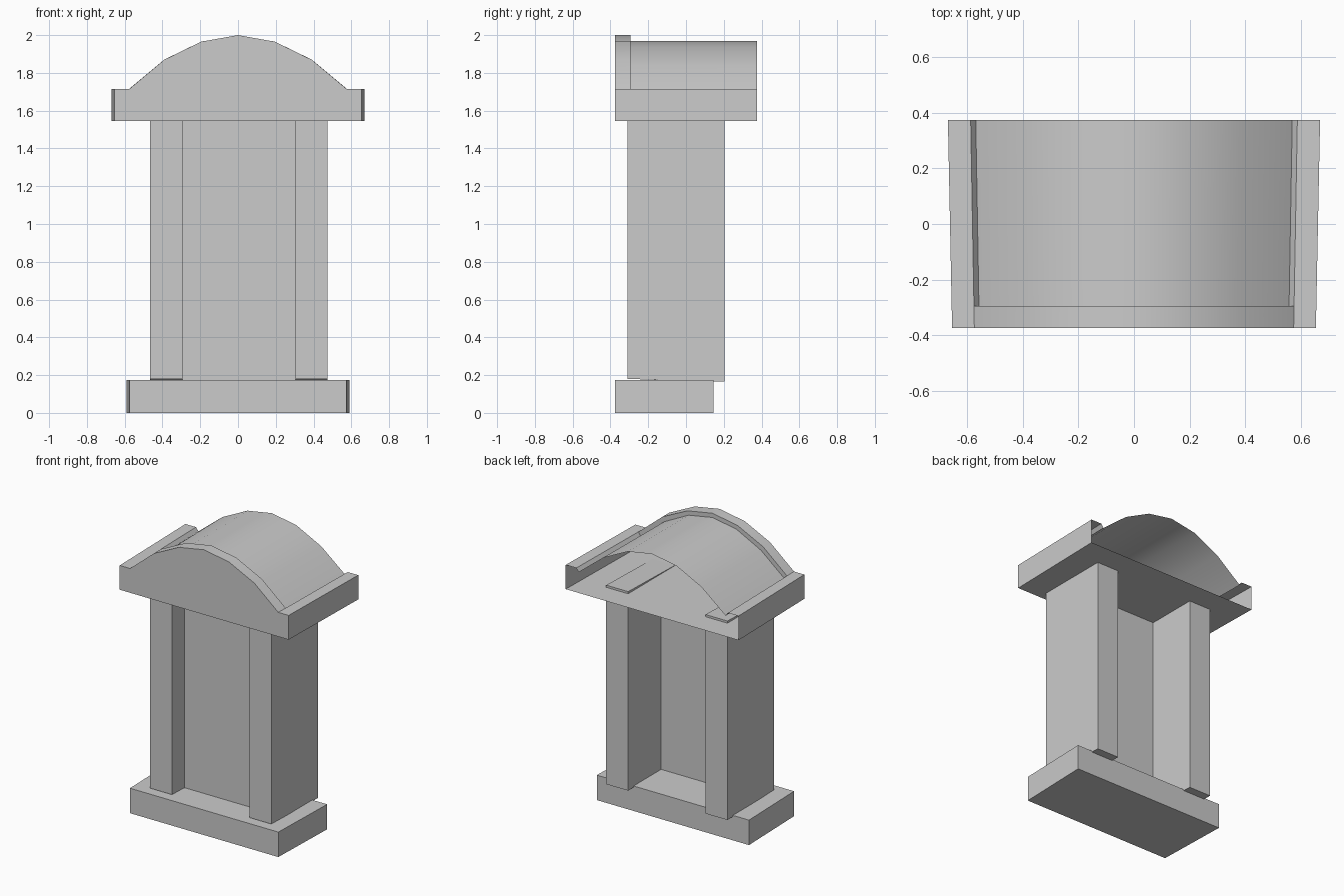
import bpy, bmesh

if "Cube" in bpy.data.objects:
    bpy.data.objects.remove(bpy.data.objects["Cube"])


def make_object(name, bm):
    bmesh.ops.recalc_face_normals(bm, faces=bm.faces)
    mesh = bpy.data.meshes.new(name)
    bm.to_mesh(mesh)
    bm.free()
    obj = bpy.data.objects.new(name, mesh)
    bpy.context.collection.objects.link(obj)
    return obj


def block(name, x, y, z_front, z_back, flare=0.0):
    """Box with its own z range at the front and back; flare widens the back."""
    bm = bmesh.new()
    bmesh.ops.create_cube(bm, size=2)
    for v in bm.verts:
        back, top = v.co.y > 0, v.co.z > 0
        side = 1 if v.co.x > 0 else 0
        px = x[side] + (flare * (2 * side - 1) if back else 0)
        v.co = (px, y[back], (z_back if back else z_front)[top])
    return make_object(name, bm)


# Plinth, slightly wider at the back
block("base", (-0.575, 0.575), (-0.375, 0.145), (0, 0.175), (0, 0.175), 0.015)

# Two pillars, leaning a hair so the tops poke through the roof floor
for name, x0 in (("left_pillar", -0.465), ("right_pillar", 0.305)):
    block(name, (x0, x0 + 0.17), (-0.31, 0.205), (0.18, 1.547), (0.165, 1.56))

# Thin panel between the pillars
block("centre_panel", (-0.295, 0.305), (-0.17, -0.16), (0.175, 1.545), (0.175, 1.545))

# Roof shell: one cross-section lofted to the back, gable closed, back open
HIGH = [(0.575, 1.715), (0.39, 1.87), (0.195, 1.965)]
LOW = [(0.557, 1.69), (0.375, 1.84), (0.185, 1.937)]


def section(arch, peak):
    half = [(0.655, 1.545), (0.655, 1.715), (0.575, 1.715)] + arch
    return half + [(0, peak)] + [(-x, z) for x, z in reversed(half)]


rows = [(-0.375, HIGH, 2.0), (-0.295, HIGH, 2.0), (-0.295, LOW, 1.97), (0.375, LOW, 1.97)]
bm = bmesh.new()
loops = []
for y, arch, peak in rows:
    k = 1 + 0.023 * (y + 0.375) / 0.75
    loops.append([bm.verts.new((x * k, y, z)) for x, z in section(arch, peak)])
bm.faces.new(loops[0])
n = len(loops[0])
for a, b in zip(loops, loops[1:]):
    for i in range(n):
        j = (i + 1) % n
        bm.faces.new((a[i], a[j], b[j], b[i]))
bmesh.ops.remove_doubles(bm, verts=bm.verts, dist=0.0005)
bmesh.ops.dissolve_degenerate(bm, dist=0.0005, edges=bm.edges)
roof = make_object("arched_roof", bm)
bpy.context.view_layer.objects.active = roof
roof.select_set(True)
bpy.ops.object.shade_smooth_by_angle(angle=0.52)
